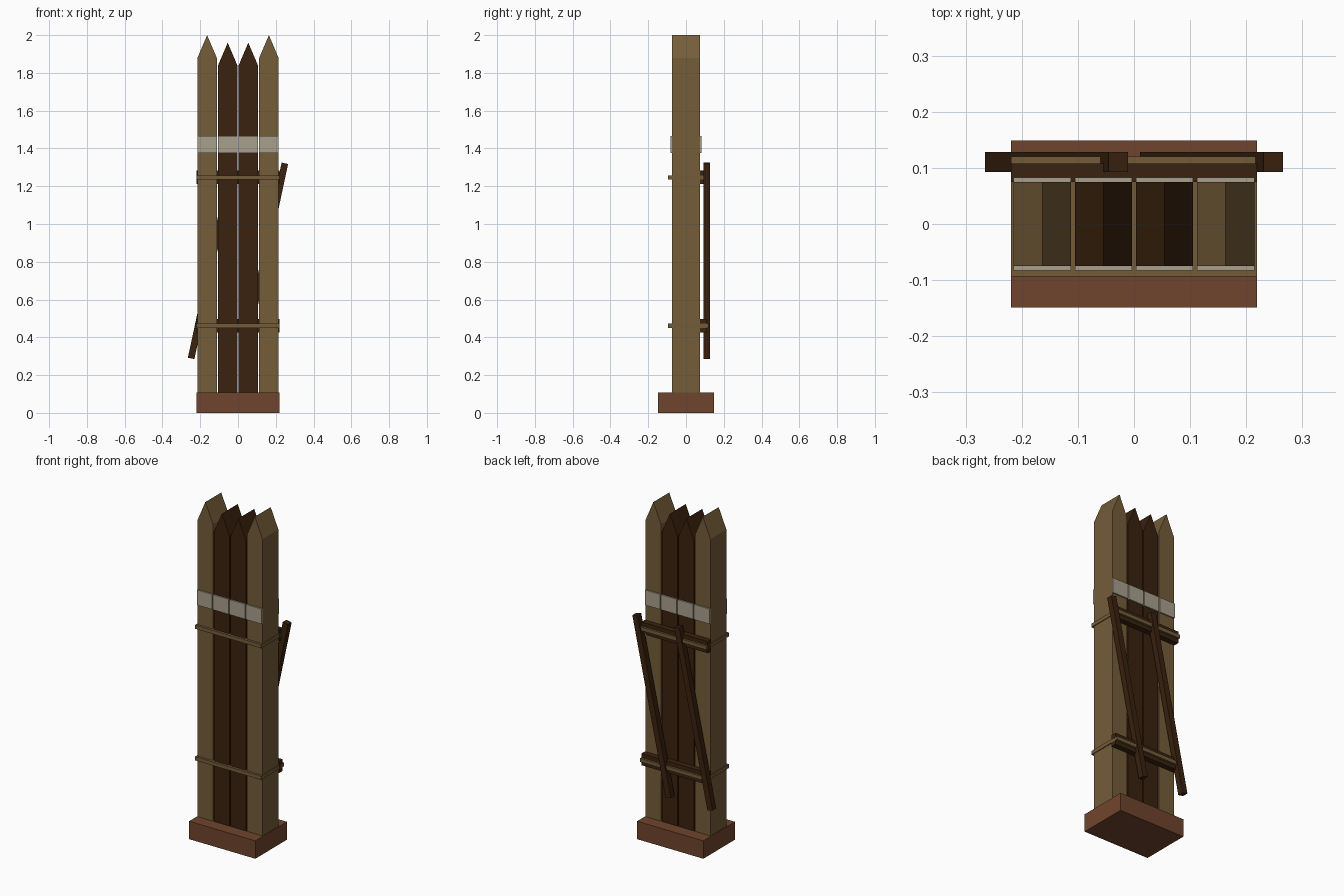
import bpy, math
from mathutils import Matrix, Vector

if "Cube" in bpy.data.objects:
    bpy.data.objects.remove(bpy.data.objects["Cube"])


def material(name, rgb):
    m = bpy.data.materials.new(name)
    m.diffuse_color = (*rgb, 1)
    m.use_nodes = True
    m.node_tree.nodes["Principled BSDF"].inputs["Base Color"].default_value = m.diffuse_color
    return m


TAN = material("tan wood", (0.178, 0.110, 0.042))
DARK = material("dark wood", (0.042, 0.016, 0.0045))
RED = material("red brown base", (0.163, 0.058, 0.026))
PALE = material("pale band", (0.392, 0.352, 0.264))
ROPE = material("rope", (0.172, 0.107, 0.042))


def make(name, verts, faces, mat):
    me = bpy.data.meshes.new(name)
    me.from_pydata(verts, [], faces)
    me.materials.append(mat)
    ob = bpy.data.objects.new(name, me)
    bpy.context.collection.objects.link(ob)
    return ob


def prism(name, profile, y0, y1, mat):
    """Extrude an x-z outline (counter-clockwise from the front) along y."""
    n = len(profile)
    verts = [(x, y, z) for y in (y0, y1) for x, z in profile]
    faces = [list(range(n)), list(range(2 * n - 1, n - 1, -1))]
    faces += [(i, i + n, (i + 1) % n + n, (i + 1) % n) for i in range(n)]
    return make(name, verts, faces, mat)


def box(name, x0, x1, y0, y1, z0, z1, mat):
    return prism(name, [(x0, z0), (x1, z0), (x1, z1), (x0, z1)], y0, y1, mat)


def loop(name, cx, hx, y0, y1, z0, z1, tx, ty, mat):
    """Rectangular rope ring lying flat, tx/ty are its thicknesses."""
    def rect(h, a, b):
        return [(cx - h, a), (cx + h, a), (cx + h, b), (cx - h, b)]
    rings = [rect(hx, y0, y1), rect(hx - tx, y0 + ty, y1 - ty)]
    verts = [(x, y, z) for z in (z0, z1) for r in rings for x, y in r]
    faces = []
    for i in range(4):
        j = (i + 1) % 4
        faces += [(i, j, j + 8, i + 8), (j + 4, i + 4, i + 12, j + 12),
                  (i + 8, j + 8, j + 12, i + 12), (j, i, i + 4, j + 4)]
    return make(name, verts, faces, mat)


# base block
box("base", -0.219, 0.219, -0.149, 0.149, 0, 0.107, RED)

# pointed stakes with their pale plates and rope lashings
for i, cx in enumerate((-0.1635, -0.0545, 0.0545, 0.1635)):
    outer = i in (0, 3)
    top, shoulder, h = (2.0, 1.88, 0.051) if outer else (1.96, 1.84, 0.051)
    prism(f"stake_{i}", [(cx - h, 0.1), (cx + h, 0.1), (cx + h, shoulder),
                         (cx, top), (cx - h, shoulder)],
          -0.075, 0.075, TAN if outer else DARK)
    for side, y in (("front", -0.083), ("back", 0.075)):
        box(f"band_{side}_{i}", cx - h, cx + h, y, y + 0.008,
            1.375, 1.465, PALE)
    for level, z in (("lower", 0.461), ("upper", 1.247)):
        loop(f"rope_{level}_{i}", cx, 0.0555, -0.094, 0.12,
             z - 0.011, z + 0.011, 0.006, 0.014, ROPE)

# back rails
for level, z in (("lower", 0.461), ("upper", 1.247)):
    box(f"rail_{level}", -0.219, 0.219, 0.075, 0.108, z - 0.035, z + 0.035, DARK)

# leaning braces at the back
for side, cx in (("left", -0.138), ("right", 0.138)):
    ob = box(f"brace_{side}", -0.0175, 0.0175, 0.093, 0.128, -0.528, 0.528, DARK)
    ob.data.transform(Matrix.Translation(Vector((cx, 0, 0.805)))
                      @ Matrix.Rotation(0.21, 4, 'Y'))
